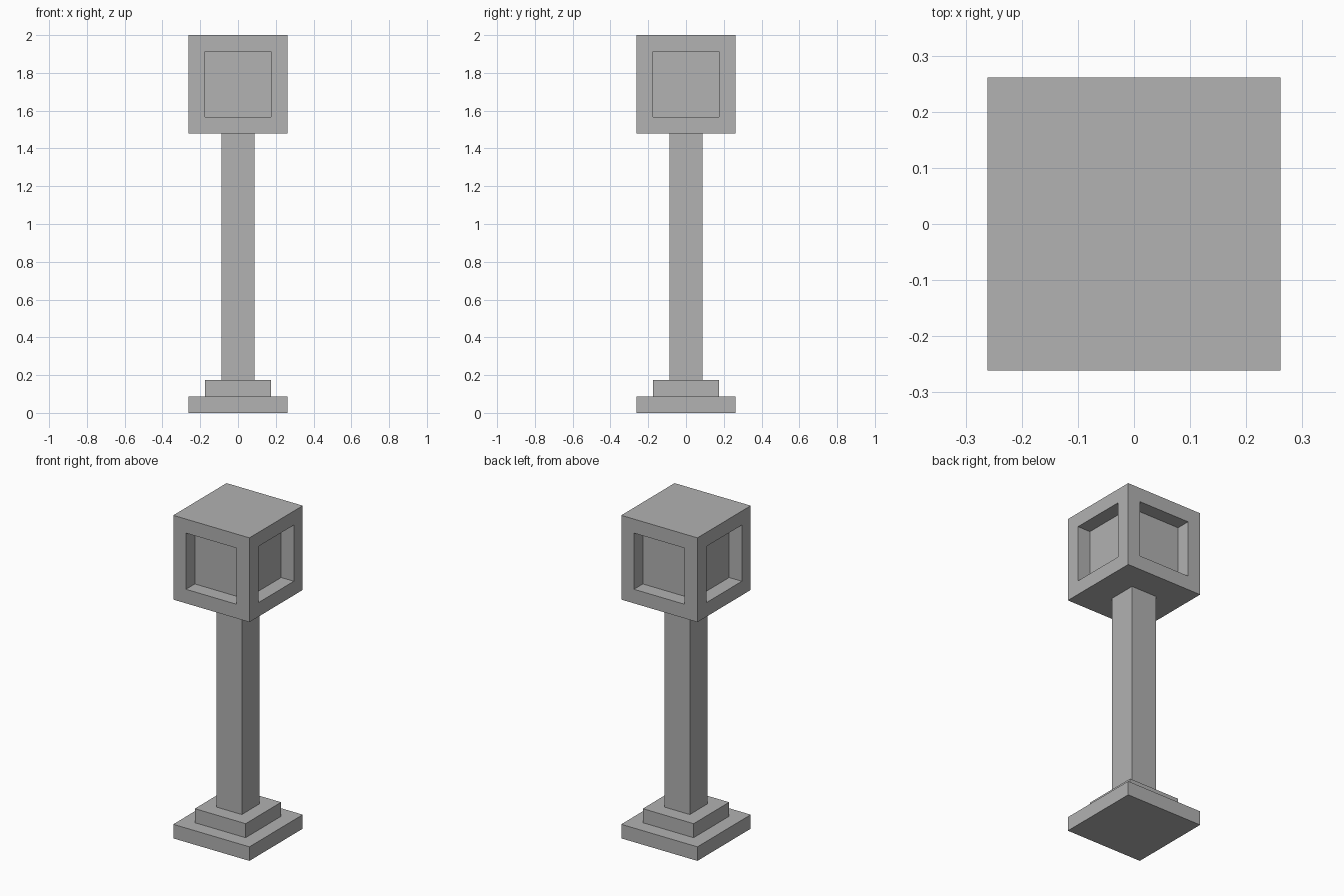
import bpy
import bmesh
from mathutils import Matrix, Vector

cube = bpy.data.objects.get("Cube")
if cube:
    bpy.data.objects.remove(cube, do_unlink=True)

UNIT = 2 / 23  # the pillar is 23 modules tall

# Single stone colour
stone = bpy.data.materials.new("stone_grey")
stone.use_nodes = True
grey = (0.445, 0.445, 0.445, 1)
stone.diffuse_color = grey
stone.node_tree.nodes["Principled BSDF"].inputs["Base Color"].default_value = grey


def block(name, width, bottom, height, recessed=False):
    """Square block sized in modules, optionally with a recess in each side."""
    bm = bmesh.new()
    bmesh.ops.create_cube(bm, size=1)
    bmesh.ops.scale(bm, vec=Vector((width, width, height)) * UNIT, verts=bm.verts)
    bmesh.ops.translate(bm, vec=(0, 0, (bottom + height / 2) * UNIT), verts=bm.verts)
    bm.normal_update()
    if recessed:
        sides = [f for f in bm.faces if abs(f.normal.z) < 0.5]
        # Frame around each window, then a straight-walled recess
        bmesh.ops.inset_individual(bm, faces=sides, thickness=UNIT, use_even_offset=True)
        bm.normal_update()
        for face in sides:
            inward = -face.normal * UNIT
            panel = bmesh.ops.extrude_discrete_faces(bm, faces=[face])["faces"][0]
            bmesh.ops.translate(bm, vec=inward, verts=panel.verts)
        bmesh.ops.recalc_face_normals(bm, faces=bm.faces)
    mesh = bpy.data.meshes.new(name)
    bm.to_mesh(mesh)
    bm.free()
    mesh.materials.append(stone)
    obj = bpy.data.objects.new(name, mesh)
    bpy.context.collection.objects.link(obj)
    return obj


# Stepped foot, shaft and windowed head
block("base_slab", 6, 0, 1)
block("base_step", 4, 1, 1)
block("column", 2, 2, 15)
block("lantern_head", 6, 17, 6, recessed=True)
